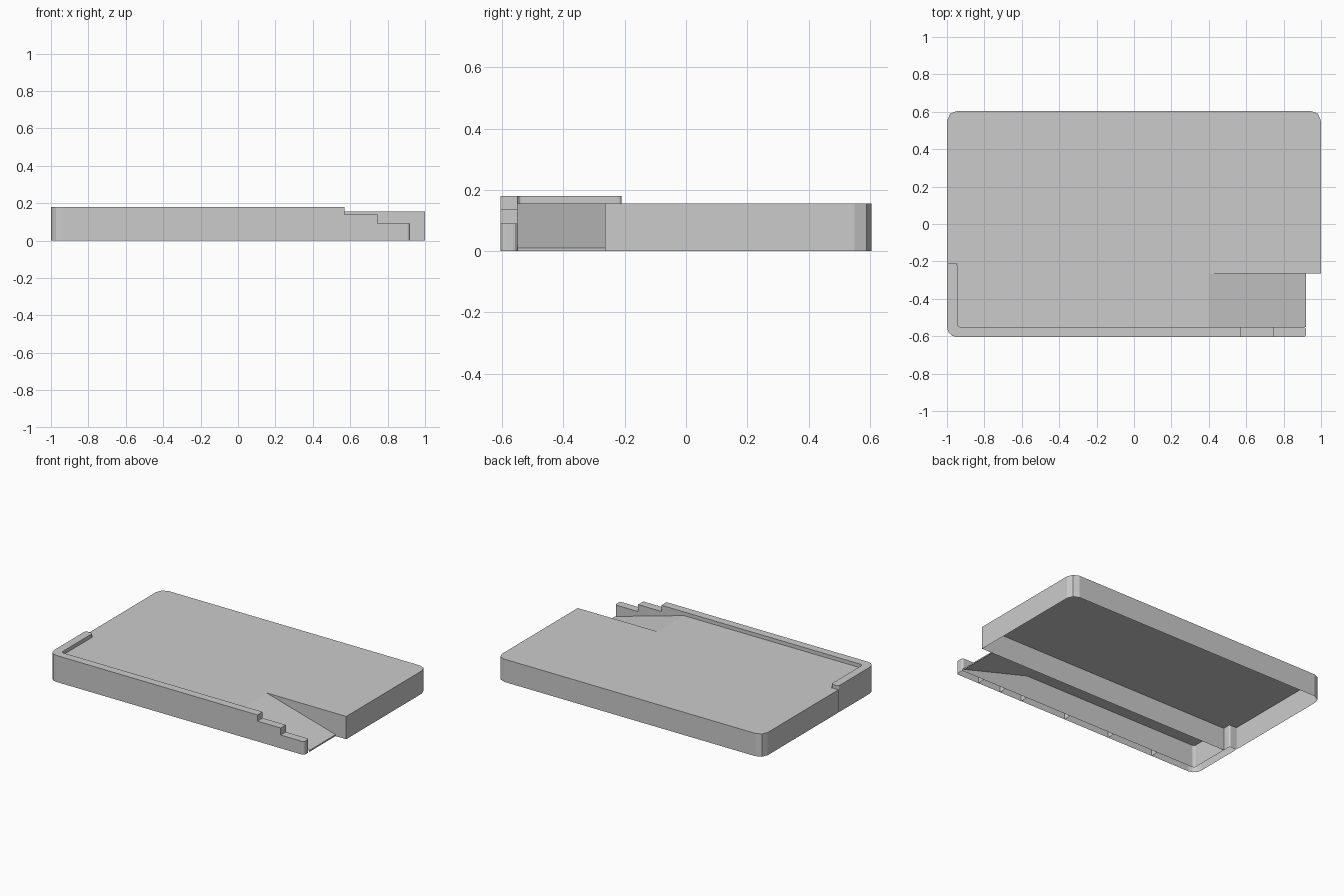
import bpy, bmesh, math
from mathutils import Vector

cube = bpy.data.objects.get("Cube")
if cube:
    bpy.data.objects.remove(cube, do_unlink=True)

gray = bpy.data.materials.new("plain_gray")
gray.use_nodes = True
color = (0.6, 0.6, 0.6, 1)
gray.diffuse_color = color
gray.node_tree.nodes["Principled BSDF"].inputs["Base Color"].default_value = color

# Shared dimensions
DECK, RIM = 0.155, 0.18
BACK, FRONT = 0.605, -0.605
INNER_X, INNER_Y = -0.945, -0.55
DIVIDER, ARM_END = -0.265, -0.21
RAMP_TOP, RAMP_END = 0.4, 0.92


def finish(name, bm):
    mesh = bpy.data.meshes.new(name)
    bm.to_mesh(mesh)
    bm.free()
    mesh.materials.append(gray)
    obj = bpy.data.objects.new(name, mesh)
    bpy.context.collection.objects.link(obj)
    return obj


def rounded(corners, steps=2):
    """Plan outline; each corner is x, y, radius (right-angled corners)."""
    out = []
    for i, (x, y, r) in enumerate(corners):
        p = Vector((x, y))
        if not r:
            out.append(p)
            continue
        a = (Vector(corners[i - 1][:2]) - p).normalized() * r
        b = (Vector(corners[(i + 1) % len(corners)][:2]) - p).normalized() * r
        for k in range(steps + 1):
            t = math.pi / 2 * k / steps
            out.append(p + a * (1 - math.sin(t)) + b * (1 - math.cos(t)))
    return out


def shell(outline, height, has_wall=lambda mid: True):
    """Top face with walls down to the ground, open underneath."""
    bm = bmesh.new()
    top = [bm.verts.new((p.x, p.y, height)) for p in outline]
    bm.faces.new(top)
    low = [bm.verts.new((p.x, p.y, 0)) for p in outline]
    for i in range(len(top)):
        j = (i + 1) % len(top)
        if has_wall((outline[i] + outline[j]) / 2):
            bm.faces.new((low[i], low[j], top[j], top[i]))
    bmesh.ops.delete(bm, geom=[v for v in low if not v.link_faces], context='VERTS')
    return bm


# Deck, with its lower front strip running into the ramp
deck_outline = rounded([
    (INNER_X, INNER_Y, 0), (RAMP_TOP, INNER_Y, 0), (RAMP_TOP, DIVIDER, 0),
    (1, DIVIDER, 0), (1, BACK, 0.055), (-1, BACK, 0.055),
    (-1, ARM_END, 0), (INNER_X, ARM_END, 0)])
bm = shell(deck_outline, DECK, lambda m: m.y > -0.2 or m.x > 0.5)
bm.verts.ensure_lookup_table()
edge = [bm.verts[1], bm.verts[2]]
for z in (0.01, 0):
    new = [bm.verts.new((RAMP_END, v.co.y, z)) for v in edge]
    bm.faces.new((edge[0], new[0], new[1], edge[1]))
    edge = new
finish("deck_and_ramp", bm)


def plate(name, a, b, height):
    """Upright single sheet between two plan points."""
    bm = bmesh.new()
    bm.faces.new([bm.verts.new((*p, z)) for p, z in
                  ((a, 0), (b, 0), (b, height), (a, height))])
    return finish(name, bm)


# Wall under the deck
plate("divider_wall", (INNER_X, DIVIDER), (RAMP_TOP, DIVIDER), DECK)

# Raised rim around the front left corner
rim_outline = rounded([
    (-1, FRONT, 0.055), (0.57, FRONT, 0), (0.57, INNER_Y, 0),
    (INNER_X, INNER_Y, 0.015), (INNER_X, ARM_END, 0.012), (-1, ARM_END, 0.012)], 3)
finish("rim", shell(rim_outline, RIM))

# Two lower steps at the end of the rim
for name, x0, x1, height, r in (("rim_upper_step", 0.57, 0.745, 0.138, 0),
                                ("rim_lower_step", 0.745, RAMP_END, 0.09, 0.015)):
    outline = rounded([(x0, FRONT, 0), (x1, FRONT, r), (x1, INNER_Y, r), (x0, INNER_Y, 0)], 3)
    finish(name, shell(outline, height))

# Ribs inside the hollow rim
for i in range(4):
    x = RAMP_TOP - 0.35 * i
    plate(f"rim_rib_{i + 1}", (x, FRONT), (x, INNER_Y), RIM)
